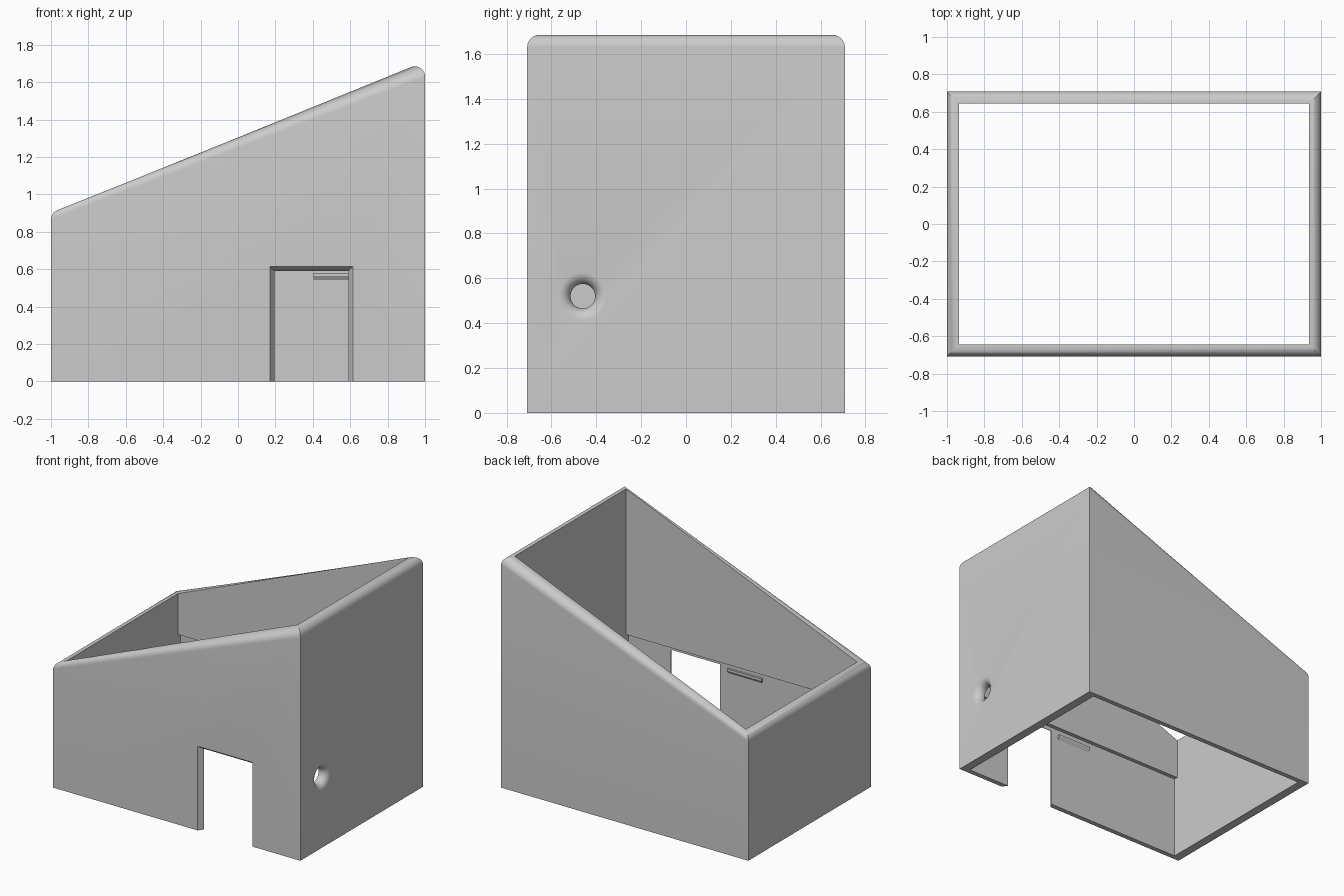
import bpy, bmesh
from math import sin, cos, pi

if "Cube" in bpy.data.objects:
    bpy.data.objects.remove(bpy.data.objects["Cube"])

HALF_X, HALF_Y = 1.0, 0.708
WALL, THIN = 0.065, 0.036        # full wall, and thinned lower long walls
LOW, HIGH = 0.92, 1.685          # rim heights at the two ends
RIM = 0.055                      # rim rounding radius
STEP = 0.62                      # height of the inner step

grey = bpy.data.materials.new("plain grey")
grey.use_nodes = True
colour = (0.6, 0.6, 0.6, 1)
grey.diffuse_color = colour
grey.node_tree.nodes["Principled BSDF"].inputs["Base Color"].default_value = colour


def make_object(name, rings, closed):
    """Skin a list of vertex rings; either join last to first or cap the ends."""
    bm = bmesh.new()
    loops = [[bm.verts.new(p) for p in ring] for ring in rings]
    n = len(loops[0])
    pairs = list(zip(loops, loops[1:])) + ([(loops[-1], loops[0])] if closed else [])
    for a, b in pairs:
        for i in range(n):
            j = (i + 1) % n
            bm.faces.new((a[i], a[j], b[j], b[i]))
    if not closed:
        bm.faces.new(loops[0])
        bm.faces.new(loops[-1])
    bmesh.ops.recalc_face_normals(bm, faces=bm.faces)
    mesh = bpy.data.meshes.new(name)
    bm.to_mesh(mesh)
    bm.free()
    mesh.materials.append(grey)
    obj = bpy.data.objects.new(name, mesh)
    bpy.context.collection.objects.link(obj)
    return obj


def rectangle(inset_x, inset_y, z_low, z_high):
    x, y = HALF_X - inset_x, HALF_Y - inset_y
    return [(-x, -y, z_low), (x, -y, z_high), (x, y, z_high), (-x, y, z_low)]


# Sloped open shell: outside, rounded rim, then down the inside with a step
rings = [rectangle(0, 0, 0, 0)]
for k in range(9):
    t = k / 8 * pi / 2
    d, drop = RIM * (1 - cos(t)), RIM * (1 - sin(t))
    rings.append(rectangle(d, d, LOW - drop, HIGH - drop))
rings += [rectangle(WALL, WALL, LOW, HIGH),
          rectangle(WALL, WALL, STEP, STEP),
          rectangle(WALL, THIN, STEP, STEP),
          rectangle(WALL, THIN, 0, 0)]
shell = make_object("sloped_shell", rings, True)


# Doorway cutter, bevelled towards the inside
def door_ring(y, grow):
    left, right, top = 0.195 - grow, 0.59 + grow, 0.59 + grow
    return [(left, y, -0.1), (right, y, -0.1), (right, y, top), (left, y, top)]


door = make_object("doorway_cutter", [
    door_ring(-HALF_Y - 0.05, 0.025), door_ring(-HALF_Y, 0.025),
    door_ring(-HALF_Y + THIN, 0), door_ring(-HALF_Y + 0.15, 0)], False)

# Flared round hole cutter through the tall end
HOLE, FLARE, SIDES = 0.055, 0.052, 40
profile = [(0.85, HOLE)]
for k in range(9):
    t = k / 8 * pi / 2
    profile.append((HALF_X - FLARE + FLARE * sin(t), HOLE + FLARE * (1 - cos(t))))
profile.append((1.05, HOLE + FLARE))
hole = make_object("round_hole_cutter", [
    [(x, -0.46 + r * cos(2 * pi * i / SIDES), 0.52 + r * sin(2 * pi * i / SIDES))
     for i in range(SIDES)] for x, r in profile], False)

for cutter in (door, hole):
    cutter.hide_render = True
    cutter.hide_viewport = True
    cut = shell.modifiers.new(cutter.name, 'BOOLEAN')
    cut.operation = 'DIFFERENCE'
    cut.solver = 'EXACT'
    cut.object = cutter

# Apply the cuts, then smooth only the rounded areas
graph = bpy.context.evaluated_depsgraph_get()
shell_mesh = bpy.data.meshes.new_from_object(shell.evaluated_get(graph))
shell.modifiers.clear()
shell.data = shell_mesh
for cutter in (door, hole):
    bpy.data.objects.remove(cutter)
bpy.ops.object.select_all(action='DESELECT')
shell.select_set(True)
bpy.context.view_layer.objects.active = shell
bpy.ops.object.shade_smooth_by_angle(angle=pi / 6)


# Small wedge catches inside the thinned walls
def catch(name, centre, side):
    wall = side * (HALF_Y - THIN + 0.002)
    tip = side * (HALF_Y - THIN - 0.015)
    make_object(name, [[(x, wall, 0.58), (x, tip, 0.58), (x, tip, 0.565), (x, wall, 0.54)]
                       for x in (centre - 0.14, centre + 0.14)], False)


catch("front_catch", -0.01, -1)
catch("back_catch", 0.545, 1)
